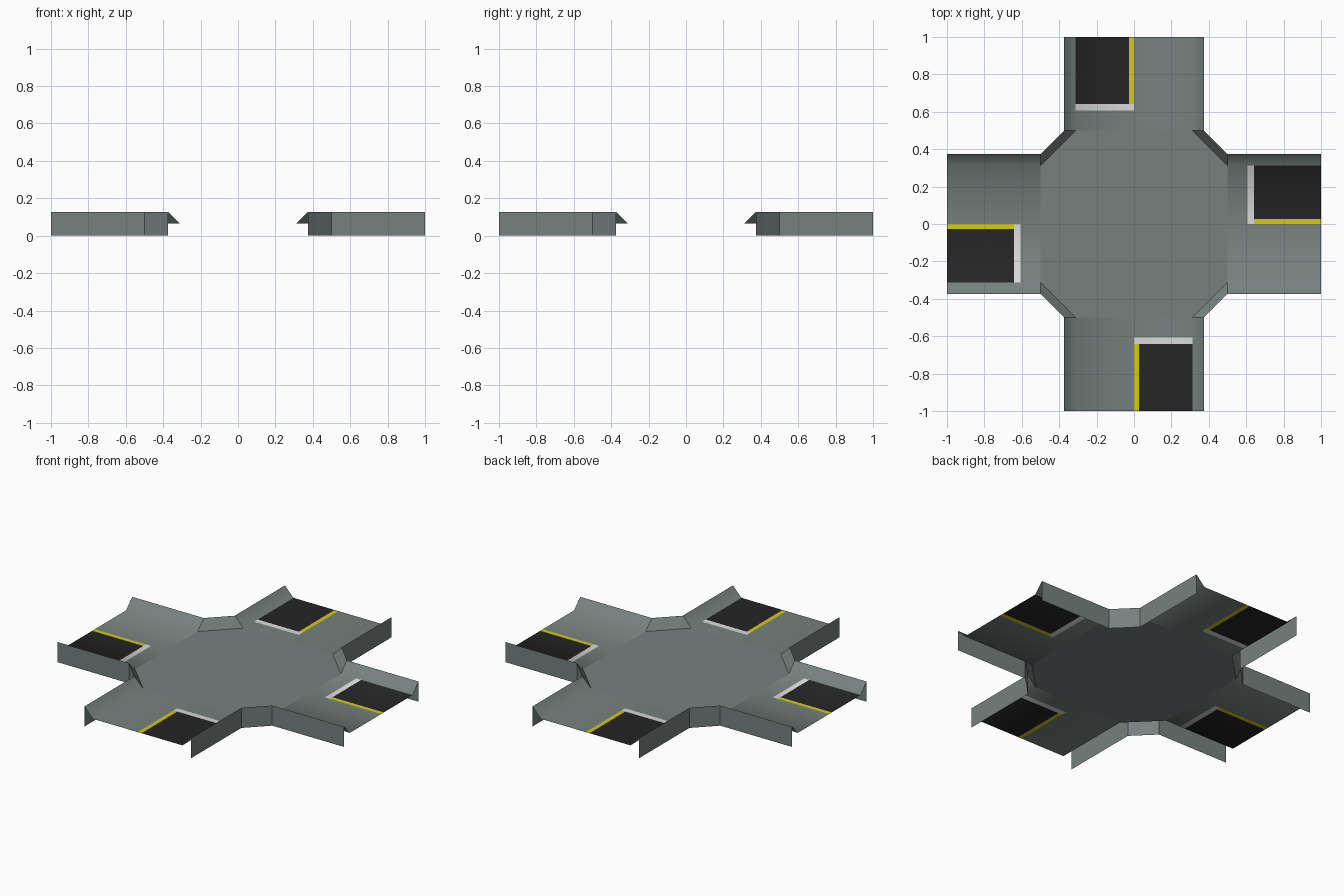
import bpy, bmesh, math
from mathutils import Matrix

if "Cube" in bpy.data.objects:
    bpy.data.objects.remove(bpy.data.objects["Cube"])

FLOOR, TOP = 0.065, 0.127          # road surface and kerb heights
IN, OUT, MID, END = 0.3125, 0.373, 0.5, 1.0
LINE, STOP0, STOP1 = 0.026, -0.642, -0.607   # lane line width, stop bar


def material(name, rgb):
    m = bpy.data.materials.new(name)
    m.diffuse_color = (*rgb, 1)
    m.use_nodes = True
    m.node_tree.nodes["Principled BSDF"].inputs["Base Color"].default_value = m.diffuse_color
    return m


MATS = [material("grey_concrete", (0.185, 0.220, 0.212)),
        material("black_asphalt", (0.018, 0.018, 0.018)),
        material("yellow_paint", (0.68, 0.60, 0.006)),
        material("white_paint", (0.70, 0.70, 0.70))]


def finish(bm, name, turn=0, smooth=False):
    bm.transform(Matrix.Rotation(turn * math.pi / 2, 4, 'Z'))
    me = bpy.data.meshes.new(name)
    bm.to_mesh(me)
    bm.free()
    for m in MATS:
        me.materials.append(m)
    if smooth:
        me.shade_smooth()
        me.set_sharp_from_angle(angle=math.radians(50))
    ob = bpy.data.objects.new(name, me)
    bpy.context.collection.objects.link(ob)


def road_arm(turn):
    # channel profile swept along the arm, lane markings cut into the floor
    profile = [(-OUT, 0), (-OUT, TOP), (-IN, FLOOR), (0, FLOOR), (LINE, FLOOR),
               (IN, FLOOR), (OUT, TOP), (OUT, 0)]
    bm = bmesh.new()
    rows = [[bm.verts.new((x, y, z)) for x, z in profile]
            for y in (-END, STOP0, STOP1, -MID)]
    for a, b in zip(rows, rows[1:]):
        for i in range(len(profile) - 1):
            f = bm.faces.new((a[i], a[i + 1], b[i + 1], b[i]))
            c = f.calc_center_median()
            if 0 < c.x < IN and c.y < STOP1:
                f.material_index = 3 if c.y > STOP0 else 2 if c.x < LINE else 1
    finish(bm, f"road_arm_{turn + 1}", turn, True)


def corner(turn):
    # diagonal kerb joining two arms: inner slope and outer wall
    bm = bmesh.new()
    lines = [[bm.verts.new(p) for p in ((r, -MID, z), (MID, -r, z))]
             for r, z in ((IN, FLOOR), (OUT, TOP), (OUT, 0))]
    for a, b in zip(lines, lines[1:]):
        bm.faces.new((a[0], b[0], b[1], a[1]))
    finish(bm, f"corner_kerb_{turn + 1}", turn)


for k in range(4):
    road_arm(k)
    corner(k)

# flat octagonal middle of the crossing
bm = bmesh.new()
pts = []
for k in range(4):
    r = Matrix.Rotation(k * math.pi / 2, 3, 'Z')
    for x in (-IN, IN):
        co = r.col[0] * x - r.col[1] * MID
        co.z = FLOOR
        pts.append(bm.verts.new(co))
bm.faces.new(pts)
finish(bm, "crossing_floor")
